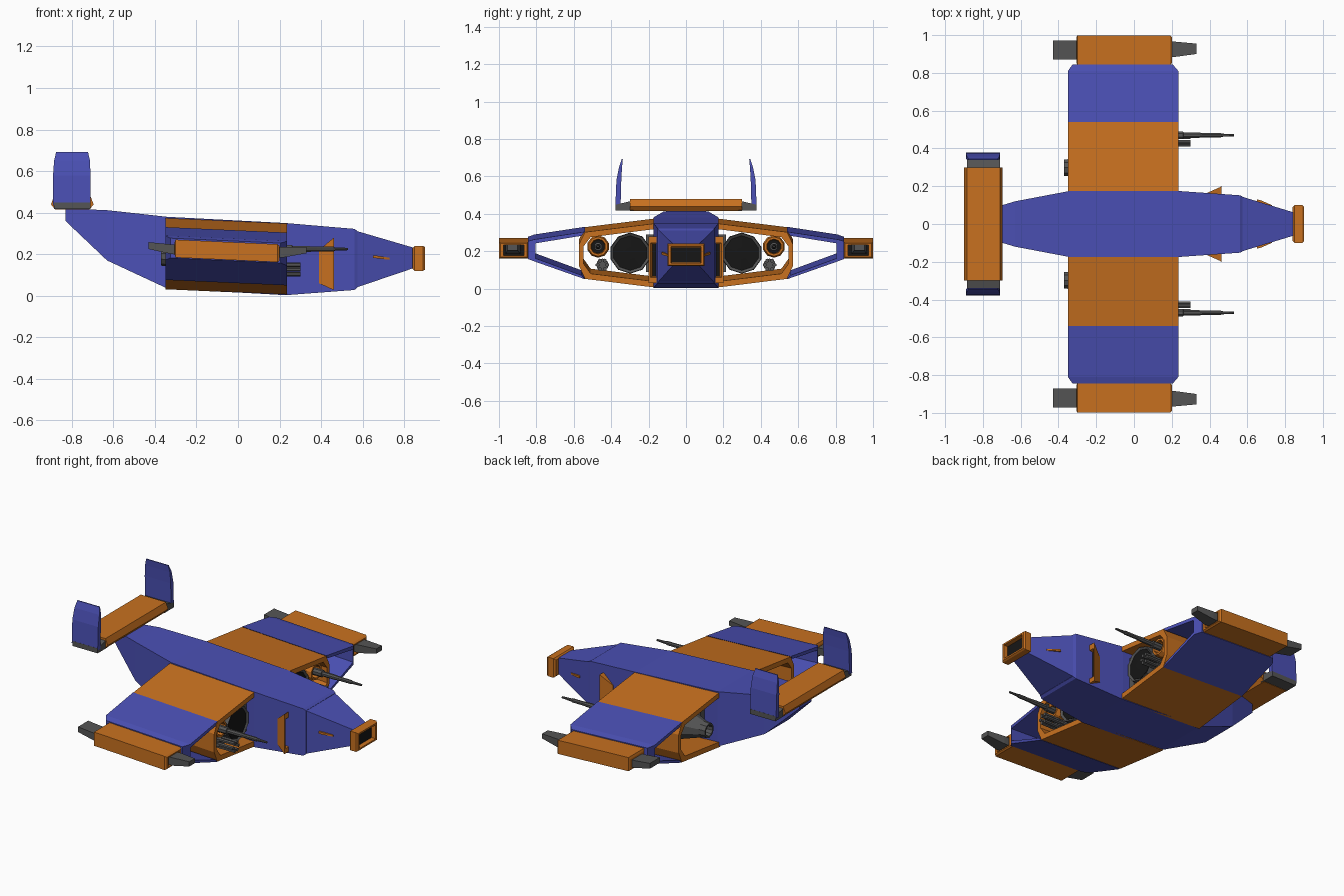
import bpy, bmesh, math

if "Cube" in bpy.data.objects:
    bpy.data.objects.remove(bpy.data.objects["Cube"])


def material(name, rgb):
    m = bpy.data.materials.new(name)
    m.diffuse_color = (*rgb, 1)
    m.use_nodes = True
    m.node_tree.nodes["Principled BSDF"].inputs["Base Color"].default_value = m.diffuse_color
    return m


BLUE = material("blue_paint", (0.07, 0.08, 0.46))
ORANGE = material("orange_paint", (0.58, 0.165, 0.014))
GREY = material("dark_grey_metal", (0.09, 0.09, 0.09))
BLACK = material("black_interior", (0.008, 0.008, 0.008))


def loft(name, rings, mat, mirror=False, shear=0.0):
    """Skin a list of equal-length point rings and cap both ends."""
    bm = bmesh.new()
    rows = [[bm.verts.new((x, y, z - shear * (x + 0.05))) for x, y, z in r] for r in rings]
    n = len(rows[0])
    for a, b in zip(rows, rows[1:]):
        for i in range(n):
            j = (i + 1) % n
            bm.faces.new((a[i], a[j], b[j], b[i]))
    bm.faces.new(rows[0])
    bm.faces.new(rows[-1])
    bmesh.ops.recalc_face_normals(bm, faces=bm.faces)
    me = bpy.data.meshes.new(name)
    bm.to_mesh(me)
    bm.free()
    me.materials.append(mat)
    ob = bpy.data.objects.new(name, me)
    bpy.context.collection.objects.link(ob)
    if mirror:
        mod = ob.modifiers.new("Mirror", 'MIRROR')
        mod.use_axis = (False, True, False)
        mod.use_mirror_merge = False
    return ob


def rect(x, y0, y1, z0, z1):
    return [(x, y0, z0), (x, y1, z0), (x, y1, z1), (x, y0, z1)]


def flat(z, x0, x1, y0, y1):
    return [(x0, y0, z), (x1, y0, z), (x1, y1, z), (x0, y1, z)]


def box(name, x0, x1, y0, y1, z0, z1, mat, mirror=False, shear=0.0):
    return loft(name, [rect(x0, y0, y1, z0, z1), rect(x1, y0, y1, z0, z1)], mat, mirror, shear)


def turned(name, y, z, profile, mat, sides):
    """Mirrored part revolved about an axis along x; profile is (x, radius)."""
    rings = [[(x, y + r * math.cos(2 * math.pi * (i + .5) / sides),
               z + r * math.sin(2 * math.pi * (i + .5) / sides)) for i in range(sides)]
             for x, r in profile]
    return loft(name, rings, mat, True)


# Fuselage: x, half width, bottom, top
hull = [(-.83, .06, .36, .42), (-.63, .12, .17, .412), (-.34, .175, .035, .38),
        (.23, .175, .003, .35), (.56, .152, .028, .322), (.575, .145, .04, .312)]
loft("fuselage", [rect(x, -w, w, a, b) for x, w, a, b in hull], BLUE)
loft("nose_cone", [rect(.57, -.145, .145, .04, .312), rect(.85, -.06, .06, .135, .23)], BLUE)

# Nose collar with a dark recess
collar = [(.84, .09, .05), (.85, .1, .06), (.89, .1, .06), (.9, .093, .054),
          (.9, .08, .044), (.87, .078, .042)]
loft("nose_collar", [rect(x, -w, w, .18 - h, .18 + h) for x, w, h in collar], ORANGE)
box("nose_sensor", .86, .874, -.077, .077, .139, .221, BLACK)

# Side scoops and nose fins
loft("side_scoop", [rect(.39, .15, .166, .06, .22), rect(.455, .14, .195, .03, .275),
                    rect(.462, .14, .2, .03, .28), rect(.462, .15, .19, .06, .245),
                    rect(.44, .15, .18, .065, .24)], ORANGE, True)
box("scoop_opening", .43, .443, .15, .179, .067, .238, BLACK, True)
loft("nose_fin", [rect(.65, .1, .13, .183, .195), rect(.67, .1, .126, .18, .193),
                  rect(.73, .085, .1, .173, .183)], ORANGE, True)

# Hollow wings: cross-sections (y, z), drawn outer then inner
inner_wing = [(.16, .362), (.54, .315), (.572, .25), (.572, .135), (.54, .065), (.16, .018),
              (.16, .05), (.51, .093), (.547, .145), (.547, .24), (.51, .288), (.16, .332)]
outer_wing = [(.54, .317), (.81, .276), (.845, .265), (.845, .17), (.81, .158), (.54, .063),
              (.56, .085), (.805, .175), (.805, .255), (.56, .295)]


def wing(name, section, mat):
    ends = []
    for x, d in ((-.35, .025), (.235, -.03)):
        ends.append([(x + (d if y > .82 else 0), y, z) for y, z in section])
    return loft(name, ends, mat, True, .045)


wing("inner_wing_duct", inner_wing, ORANGE)
wing("outer_wing", outer_wing, BLUE)

# Wing tip pods with tapered rods
pod = [(-.29, .075, .036), (-.305, .068, .03), (-.3, .078, .043), (.19, .078, .043),
       (.2, .07, .036), (.2, .055, .029), (.17, .055, .029)][1:]
loft("wingtip_pod", [rect(x, .921 - w, .921 + w, .216 - h, .216 + h) for x, w, h in pod],
     ORANGE, True, .045)
box("pod_opening", .165, .175, .867, .975, .188, .244, BLACK, True, .045)
loft("pod_front_rod", [rect(.16, .885, .965, .185, .232), rect(.22, .885, .965, .185, .235),
                       rect(.33, .9, .955, .205, .235)], GREY, True)
loft("pod_rear_rod", [rect(-.28, .872, .972, .195, .245), rect(-.33, .872, .972, .203, .248),
                      rect(-.43, .872, .972, .225, .258)], GREY, True)

# Engines inside the ducts
turned("engine", .298, .19, [(.17, .092), (.2, .092), (.21, .107), (.19, .11), (-.12, .11),
                             (-.2, .095), (-.29, .065), (-.33, .05), (-.37, .045),
                             (-.37, .035), (-.33, .03)], GREY, 10)
turned("engine_fan", .298, .19, [(.165, .093), (.203, .093), (.206, .03)], BLACK, 10)
box("engine_mount", -.25, .18, .17, .215, .09, .29, GREY, True)

# Gun pod, tapered barrel and lower barrel cluster
turned("gun_pod", .47, .225, [(-.2, .035), (-.12, .06), (.19, .06), (.215, .052),
                              (.215, .04), (.16, .036)], ORANGE, 10)
turned("gun_pod_opening", .47, .225, [(.155, .037), (.17, .037)], BLACK, 10)
turned("gun_barrel", .47, .225, [(.15, .022), (.26, .022), (.262, .015), (.34, .015),
                                 (.38, .012), (.46, .012), (.465, .009), (.53, .006)], GREY, 8)
turned("cluster_body", .447, .127, [(-.1, .034), (.2, .034)], GREY, 6)
for k in range(6):
    a = k * math.pi / 3
    turned("cluster_barrel", .447 + .026 * math.cos(a), .127 + .026 * math.sin(a),
           [(.1, .011), (.3, .011)], GREY, 6)

# Tail plane, grey end pieces and upright fins
tail = [(-.9, .44), (-.88, .415), (-.715, .415), (-.695, .44), (-.71, .48), (-.885, .48)]
loft("tail_plane", [[(x, y, z) for x, z in tail] for y in (-.3, .3)], ORANGE)
loft("tail_end", [[(x, y, z) for x, z in ((-.885, a), (-.71, a), (-.71, b), (-.885, b))]
                  for y, a, b in ((.28, .417, .472), (.378, .417, .448))], GREY, True)
fin = [(.435, -.89, -.71, .35, .378), (.58, -.89, -.71, .346, .372),
       (.65, -.885, -.712, .342, .358), (.692, -.875, -.722, .338, .344)]
loft("tail_fin", [flat(*f) for f in fin], BLUE, True)
